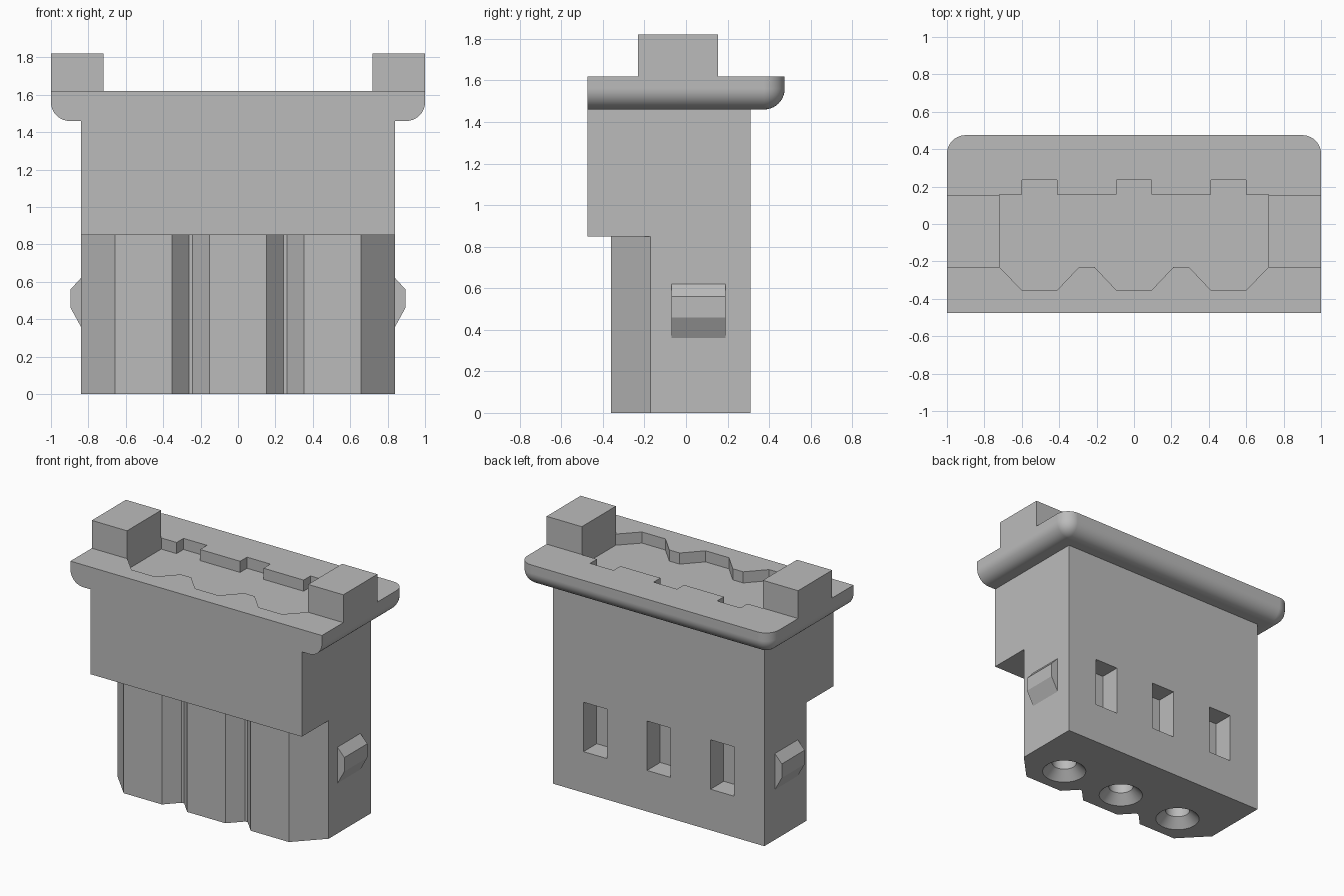
import bpy, bmesh, math
from mathutils import Matrix

cube = bpy.data.objects.get("Cube")
if cube:
    bpy.data.objects.remove(cube, do_unlink=True)

GREY = (0.5, 0.5, 0.5, 1)
mat = bpy.data.materials.new("plain grey")
mat.use_nodes = True
mat.diffuse_color = GREY
mat.node_tree.nodes["Principled BSDF"].inputs["Base Color"].default_value = GREY


def add(name, bm):
    bmesh.ops.recalc_face_normals(bm, faces=bm.faces)
    me = bpy.data.meshes.new(name)
    bm.to_mesh(me)
    bm.free()
    me.materials.append(mat)
    ob = bpy.data.objects.new(name, me)
    bpy.context.collection.objects.link(ob)
    return ob


def box_mesh(x0, x1, y0, y1, z0, z1):
    bm = bmesh.new()
    size = Matrix.Diagonal((x1 - x0, y1 - y0, z1 - z0, 1))
    mid = Matrix.Translation(((x0 + x1) / 2, (y0 + y1) / 2, (z0 + z1) / 2))
    bmesh.ops.create_cube(bm, size=1, matrix=mid @ size)
    return bm


def box(name, *dims):
    return add(name, box_mesh(*dims))


def prism(name, points, vec):
    """Extrude a closed outline along vec."""
    bm = bmesh.new()
    face = bm.faces.new([bm.verts.new(p) for p in points])
    new = bmesh.ops.extrude_face_region(bm, geom=[face])["geom"]
    bmesh.ops.translate(bm, vec=vec, verts=[v for v in new if isinstance(v, bmesh.types.BMVert)])
    return add(name, bm)


def cone(name, x, y, z0, z1, r0, r1):
    bm = bmesh.new()
    bmesh.ops.create_cone(bm, cap_ends=True, segments=48, radius1=r0, radius2=r1,
                          depth=z1 - z0, matrix=Matrix.Translation((x, y, (z0 + z1) / 2)))
    return add(name, bm)


def combine(target, tool, op):
    """Apply a boolean and discard the tool."""
    tool.hide_render = True
    mod = target.modifiers.new("cut", "BOOLEAN")
    mod.operation, mod.object, mod.solver = op, tool, "EXACT"
    bpy.context.view_layer.objects.active = target
    bpy.ops.object.modifier_apply(modifier=mod.name)
    bpy.data.objects.remove(tool, do_unlink=True)


def ribs(half, flat, slope, y_front, y_valley):
    """Front outline over three ribs, running from -x to +x."""
    pts = []
    for c in CENTRES:
        pts += [(c - half - slope, y_valley), (c - half, y_front),
                (c + half, y_front), (c + half + slope, y_valley)]
    return pts


CENTRES = (-0.505, 0, 0.505)
W, FRONT, BACK = 0.84, -0.475, 0.31

# Lower body with three ribs on its front
outline = ribs(0.152, 0, 0.09, -0.36, -0.265)
outline[0], outline[-1] = (-W, -0.17), (W, -0.17)
outline += [(W, BACK), (-W, BACK)]
body = prism("housing", [(x, y, 0) for x, y in outline], (0, 0, 1.5))

# Deeper upper body
combine(body, box("shoulder", -W, W, FRONT, BACK, 0.85, 1.5), "UNION")

# Flange, rounded underneath and at the back corners
bm = box_mesh(-1, 1, FRONT, -FRONT, 1.46, 1.62)
soft = []
for e in bm.edges:
    a, b = (v.co for v in e.verts)
    m = (a + b) / 2
    under = m.z < 1.5 and m.y > FRONT + 0.1
    corner = abs(a.z - b.z) > 0.1 and m.y > 0
    if under or corner:
        soft.append(e)
bmesh.ops.bevel(bm, geom=soft, offset=0.1, segments=10, profile=0.5, affect="EDGES")
combine(body, add("flange", bm), "UNION")

# Shallow keyed recess in the top
key = ribs(0.093, 0, 0.118, -0.355, -0.23)
key[0], key[-1] = (-0.72, -0.23), (0.72, -0.23)
key.append((0.72, 0.157))
for c in reversed(CENTRES):
    key += [(c + 0.093, 0.157), (c + 0.093, 0.235), (c - 0.093, 0.235), (c - 0.093, 0.157)]
key.append((-0.72, 0.157))
combine(body, prism("recess", [(x, y, 1.54) for x, y in key], (0, 0, 0.5)), "DIFFERENCE")

# Rear windows and countersunk pin holes
for c in CENTRES:
    combine(body, box("window", c - 0.093, c + 0.093, 0.16, 0.5, 0.295, 0.65), "DIFFERENCE")
    combine(body, cone("pin_hole", c, -0.14, -0.1, 0.6, 0.083, 0.083), "DIFFERENCE")
    combine(body, cone("countersink", c, -0.14, -0.02, 0.065, 0.168, 0.083), "DIFFERENCE")

# Smooth the rounded parts, keep flats flat
bpy.ops.object.select_all(action="DESELECT")
body.select_set(True)
bpy.context.view_layer.objects.active = body
bpy.ops.object.shade_smooth_by_angle(angle=math.radians(25))
weighted = body.modifiers.new("flat_faces", "WEIGHTED_NORMAL")
weighted.keep_sharp = True

# Top posts and side latches
for side, s in (("left", 1), ("right", -1)):
    x0, x1 = sorted((s * 0.72, s))
    box(side + "_post", x0, x1, -0.232, 0.155, 1.62, 1.82)
    latch = [(W, 0.36), (0.895, 0.46), (0.895, 0.56), (W, 0.62)]
    prism(side + "_latch", [(s * x, -0.07, z) for x, z in latch], (0, 0.26, 0))
